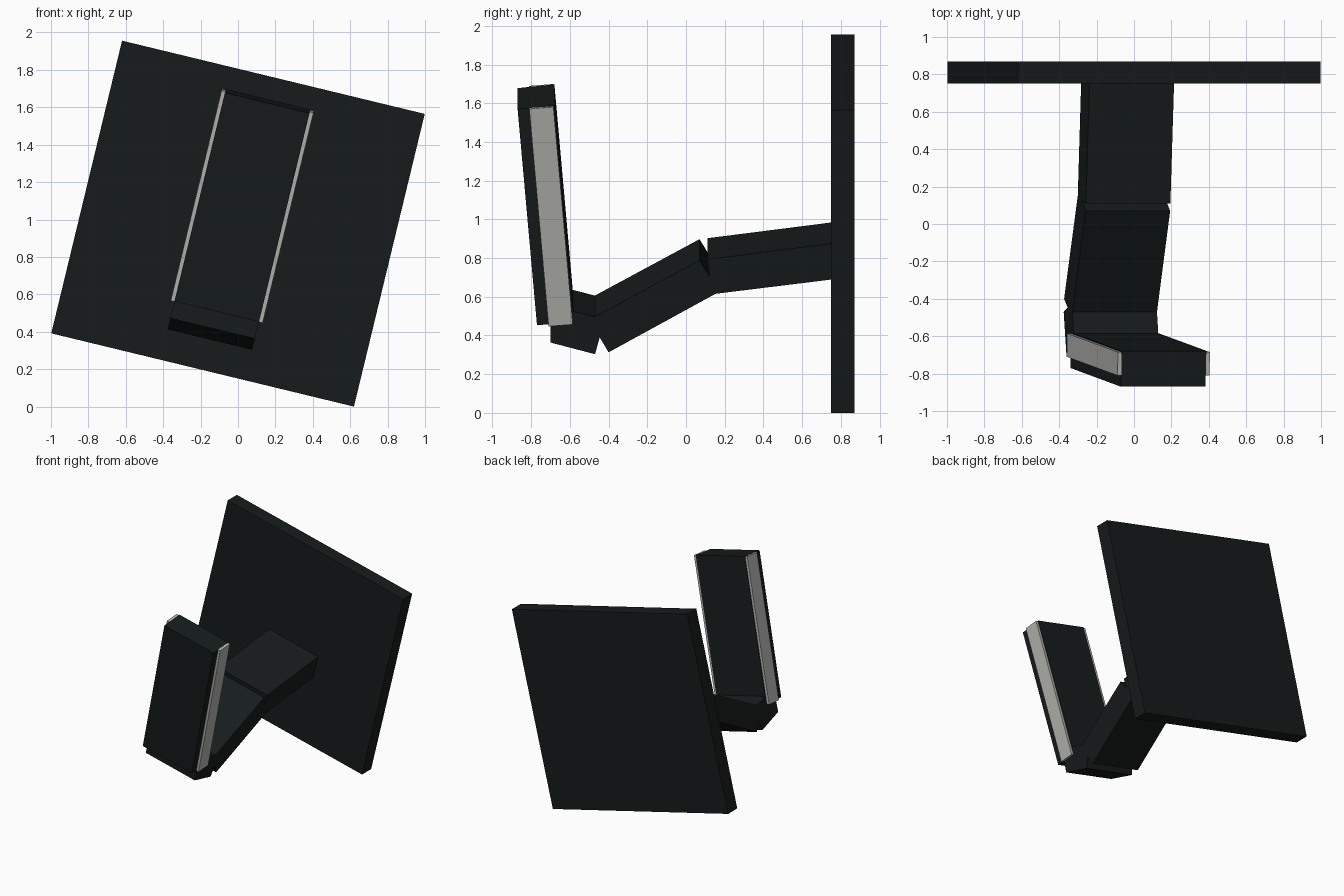
import bpy, bmesh, math
from mathutils import Matrix

if "Cube" in bpy.data.objects:
    bpy.data.objects.remove(bpy.data.objects["Cube"])

# the whole model is rolled about the y axis
ROLL = Matrix.Translation((0, 0, 0.978)) @ Matrix.Rotation(math.radians(13.6), 4, 'Y')


def material(name, color):
    m = bpy.data.materials.new(name)
    m.diffuse_color = (*color, 1)
    m.use_nodes = True
    m.node_tree.nodes["Principled BSDF"].inputs["Base Color"].default_value = m.diffuse_color
    return m


dark = material("dark", (0.008, 0.011, 0.011))
pale = material("pale", (0.45, 0.46, 0.43))


def extrude_profile(name, profile, x0, x1, mat):
    """Extrude a (y, z) side profile from x0 to x1, then apply the roll."""
    bm = bmesh.new()
    face = bm.faces.new([bm.verts.new((x0, y, z)) for y, z in profile])
    ext = bmesh.ops.extrude_face_region(bm, geom=[face])
    moved = [v for v in ext["geom"] if isinstance(v, bmesh.types.BMVert)]
    bmesh.ops.translate(bm, vec=(x1 - x0, 0, 0), verts=moved)
    bmesh.ops.recalc_face_normals(bm, faces=bm.faces)
    bm.transform(ROLL)
    me = bpy.data.meshes.new(name)
    bm.to_mesh(me)
    bm.free()
    me.materials.append(mat)
    ob = bpy.data.objects.new(name, me)
    bpy.context.collection.objects.link(ob)
    return ob


W = 0.2325   # half width of the arm

# back plate
extrude_profile("back_plate", [(0.75, -0.805), (0.87, -0.805), (0.87, 0.805), (0.75, 0.805)],
                -0.8325, 0.8325, dark)

# jointed arm from the plate to the foot, then the upright pad
parts = {
    "upper_arm": [(0.135, -0.319), (0.76, -0.24), (0.76, -0.049), (0.11, -0.134)],
    "lower_arm": [(-0.40, -0.628), (0.17, -0.307), (0.07, -0.139), (-0.50, -0.455)],
    "foot": [(-0.70, -0.576), (-0.47, -0.638), (-0.42, -0.452), (-0.60, -0.405), (-0.70, -0.40)],
    "upright_pad": [(-0.77, -0.484), (-0.58, -0.468), (-0.68, 0.684), (-0.87, 0.664)],
}
for name, profile in parts.items():
    extrude_profile(name, profile, -W, W, dark)

# pale strips on both sides of the pad
strip = [(-0.71, -0.485), (-0.585, -0.475), (-0.685, 0.681), (-0.81, 0.671)]
for side, s in (("left", -1), ("right", 1)):
    extrude_profile(side + "_strip", strip, s * W, s * 0.253, pale)
